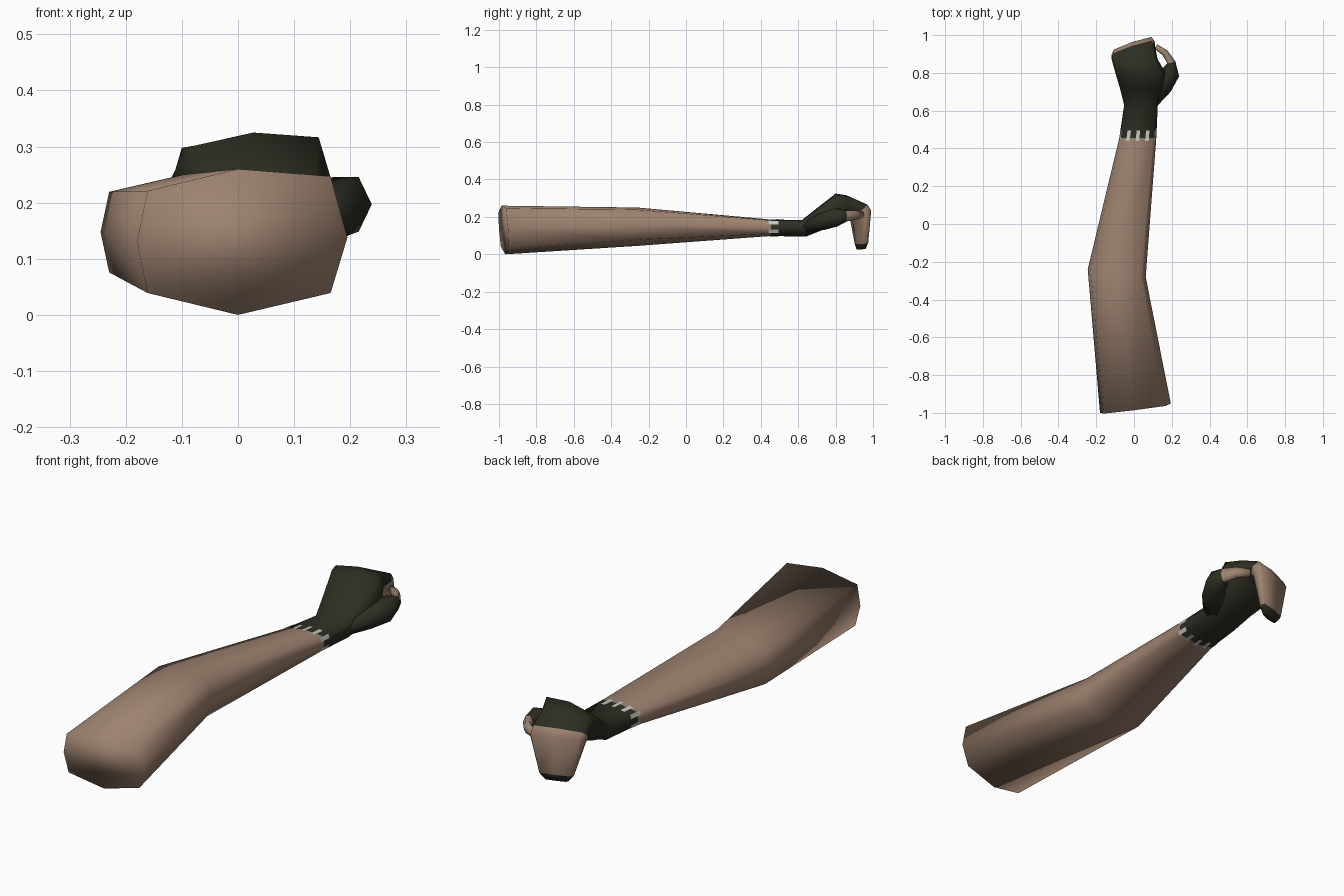
import bpy, bmesh, math
from mathutils import Vector

if "Cube" in bpy.data.objects:
    bpy.data.objects.remove(bpy.data.objects["Cube"])


def material(name, rgb):
    m = bpy.data.materials.new(name)
    m.diffuse_color = (*rgb, 1)
    m.use_nodes = True
    m.node_tree.nodes["Principled BSDF"].inputs["Base Color"].default_value = m.diffuse_color
    return m


SKIN = material("skin", (0.34, 0.225, 0.16))
GLOVE = material("dark_glove", (0.026, 0.027, 0.016))
THREAD = material("pale_thread", (0.55, 0.55, 0.52))
MATS = [SKIN, GLOVE, THREAD]


def finish(name, bm, fix=True):
    if fix:
        bmesh.ops.recalc_face_normals(bm, faces=bm.faces)
    for f in bm.faces:
        f.smooth = True
    me = bpy.data.meshes.new(name)
    bm.to_mesh(me)
    bm.free()
    for m in MATS:
        me.materials.append(m)
    ob = bpy.data.objects.new(name, me)
    bpy.context.collection.objects.link(ob)
    return ob


def loft(name, rings, colours):
    """Skin a list of point rings; colours gives the material of each segment."""
    bm = bmesh.new()
    vr = [[bm.verts.new(p) for p in ring] for ring in rings]
    n = len(vr[0])
    for a, b, c in zip(vr, vr[1:], colours):
        for i in range(n):
            j = (i + 1) % n
            bm.faces.new((a[i], a[j], b[j], b[i])).material_index = c
    bm.faces.new(vr[0]).material_index = colours[0]
    bm.faces.new(vr[-1]).material_index = colours[-1]
    return finish(name, bm)


# Eight-sided section: u runs left to right, v from underside to top
SECTION = [(0, .5), (.05, .85), (.48, 1), (.92, .95),
           (1, .53), (.92, .15), (.48, 0), (.05, .15)]


def section(xl, xr, yt, zt, yb, zb, skew):
    xm = (xl + xr) / 2
    pts = []
    for u, v in SECTION:
        x = xl + (xr - xl) * u
        pts.append(Vector((x, yb + (yt - yb) * v + skew * (x - xm), zb + (zt - zb) * v)))
    return pts


# Arm, gloved hand and curled fingers: xl, xr, top y, top z, under y, under z, skew
ARM = [
    (-.18, .195, -.985, .26, -.965, .00, .13),    # shoulder end
    (-.245, .062, -.26, .25, -.26, .045, -.13),   # elbow
    (-.078, .118, .455, .186, .455, .098, 0),     # glove cuff
    (-.052, .126, .62, .183, .64, .094, 0),       # wrist
    (-.075, .155, .71, .255, .73, .13, 0),        # back of hand
    (-.10, .165, .80, .325, .81, .155, 0),        # knuckles
    (-.112, .125, .86, .315, .86, .20, .1),
    (-.12, .11, .945, .268, .88, .215, .3),       # glove opening
    (-.118, .11, .965, .235, .895, .195, .3),     # finger bend
    (-.075, .07, .958, .06, .915, .055, .3),      # finger ends
    (-.05, .045, .95, .03, .92, .025, .3),
]
rings = [section(*r) for r in ARM]
loft("arm_and_hand", rings, [0, 0, 1, 1, 1, 1, 1, 0, 0, 1])


# Thumb curling in towards the fingers: centre, radius across, radius in z
THUMB = [((.09, .64, .145), .035, .035), ((.148, .73, .175), .055, .05),
         ((.192, .80, .197), .05, .056), ((.198, .855, .205), .022, .035),
         ((.165, .905, .21), .018, .027), ((.115, .94, .212), .014, .018)]
thumb = []
for i, (c, r, h) in enumerate(THUMB):
    a = Vector(THUMB[max(i - 1, 0)][0])
    b = Vector(THUMB[min(i + 1, len(THUMB) - 1)][0])
    side = (b - a).cross(Vector((0, 0, 1))).normalized()
    thumb.append([Vector(c) + side * r * math.cos(t * math.pi / 3)
                  + Vector((0, 0, h * math.sin(t * math.pi / 3))) for t in range(6)])
loft("thumb", thumb, [1, 1, 1, 0, 0])


# Stitches: thin strips lying on the cuff, evenly spaced round the section
def around(ring, t):
    """Point at fraction t of the ring's perimeter."""
    n = len(ring)
    lens = [(ring[(i + 1) % n] - ring[i]).length for i in range(n)]
    d = (t % 1) * sum(lens)
    for i, l in enumerate(lens):
        if d <= l:
            return ring[i].lerp(ring[(i + 1) % n], d / l)
        d -= l
    return ring[0].copy()


def cuff_ring(y):
    a, b = (rings[1], rings[2]) if y < .455 else (rings[2], rings[3])
    out = []
    for p, q in zip(a, b):
        out.append(p.lerp(q, (y - p.y) / (q.y - p.y)))
    mid = sum(out, Vector()) / len(out)
    return [p + (p - mid).normalized() * .003 for p in out]


bm = bmesh.new()
COUNT = 10
stations = [cuff_ring(y) for y in (.44, .455, .495)]
for k in range(COUNT):
    t0, t1 = (k + .3) / COUNT, (k + .68) / COUNT
    strip = [[bm.verts.new(around(s, t)) for t in (t0, t1)] for s in stations]
    for a, b in zip(strip, strip[1:]):
        bm.faces.new((a[0], b[0], b[1], a[1])).material_index = 2
for f in bm.faces:
    f.normal_update()
    c = f.calc_center_median()
    if f.normal.dot(c - Vector((.025, c.y, .142))) < 0:
        f.normal_flip()
finish("cuff_stitches", bm, fix=False)
